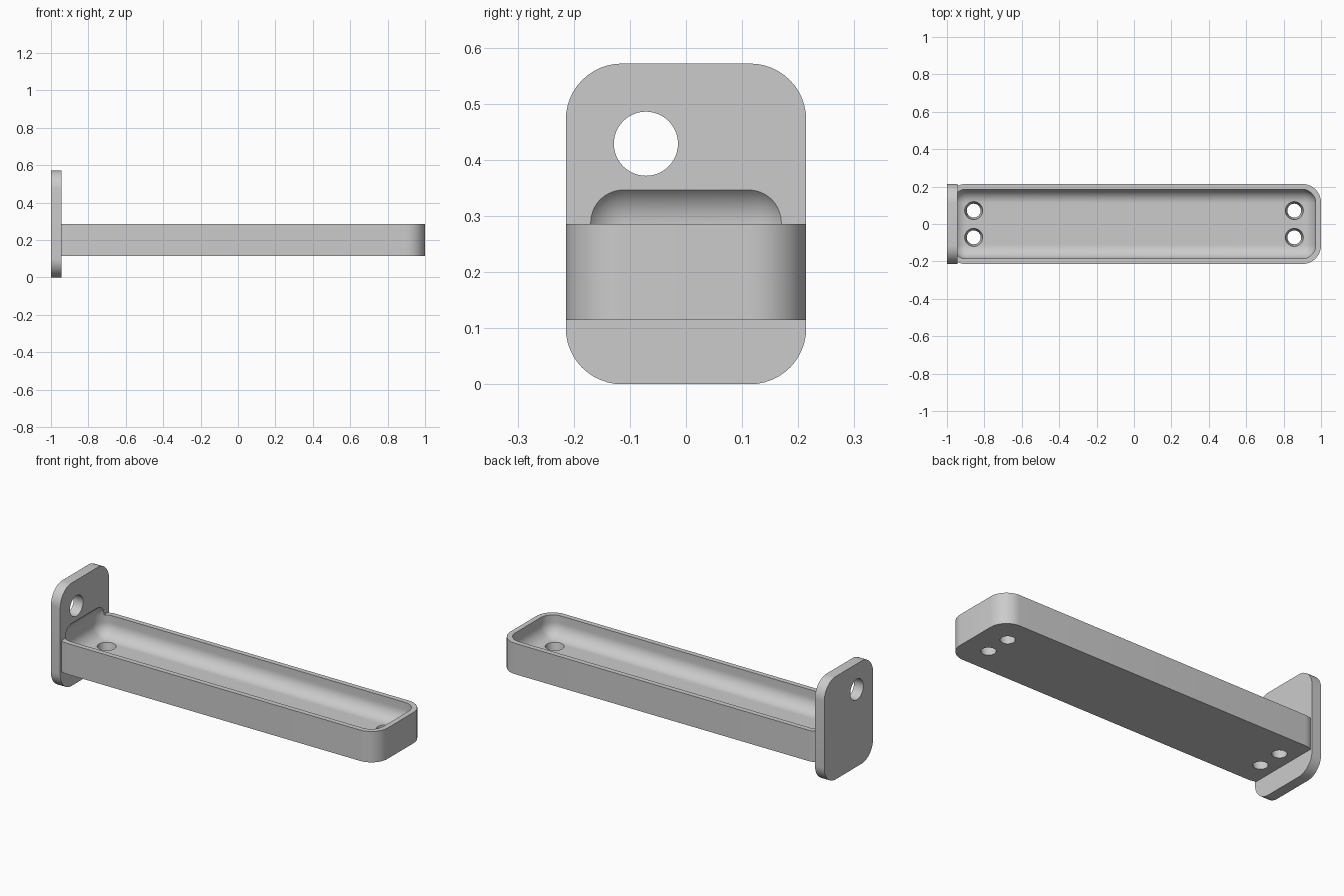
import bpy, bmesh, math
from mathutils import Matrix, Vector

cube = bpy.data.objects.get("Cube")
if cube:
    bpy.data.objects.remove(cube, do_unlink=True)

UNIT = 2 / 70            # the part is 70 units long
WIDTH = 15 * UNIT
FACE = -1 + 2 * UNIT     # inner face of the end plate
TRAY_LOW, TRAY_HIGH = 4 * UNIT, 10 * UNIT
FLOOR = TRAY_LOW + 2 * UNIT
CORNER = 3.5 * UNIT

grey = bpy.data.materials.new("light grey")
grey.use_nodes = True
COLOUR = (0.6, 0.6, 0.6, 1)
grey.diffuse_color = COLOUR
grey.node_tree.nodes["Principled BSDF"].inputs["Base Color"].default_value = COLOUR


def make_object(name, bm):
    bmesh.ops.recalc_face_normals(bm, faces=bm.faces)
    mesh = bpy.data.meshes.new(name)
    bm.to_mesh(mesh)
    bm.free()
    mesh.materials.append(grey)
    obj = bpy.data.objects.new(name, mesh)
    bpy.context.collection.objects.link(obj)
    return obj


def rounded_block(name, low, high, radius, pick):
    """Box between two corners, with the edges chosen by pick rounded."""
    low, high = Vector(low), Vector(high)
    bm = bmesh.new()
    size = Matrix.Diagonal((*(high - low), 1))
    bmesh.ops.create_cube(bm, size=1, matrix=Matrix.Translation((low + high) / 2) @ size)
    edges = [e for e in bm.edges if pick(e)]
    bmesh.ops.bevel(bm, geom=edges, offset=radius, segments=12,
                    profile=0.5, affect='EDGES')
    return make_object(name, bm)


def cone(name, centre, bottom, top, depth, axis='Z'):
    bm = bmesh.new()
    turn = Matrix.Rotation(math.pi / 2, 4, 'Y') if axis == 'X' else Matrix()
    bmesh.ops.create_cone(bm, cap_ends=True, segments=48, radius1=bottom, radius2=top,
                          depth=depth, matrix=Matrix.Translation(centre) @ turn)
    return make_object(name, bm)


def cut(target, cutter):
    mod = target.modifiers.new("cut", 'BOOLEAN')
    mod.operation, mod.solver, mod.object = 'DIFFERENCE', 'EXACT', cutter
    bpy.context.view_layer.objects.active = target
    bpy.ops.object.modifier_apply(modifier=mod.name)


def along(edge, axis):
    return abs((edge.verts[0].co - edge.verts[1].co)[axis]) > 0.01


# Upright end plate with four rounded corners
plate = rounded_block("end_plate", (-1, -WIDTH / 2, 0), (FACE, WIDTH / 2, 20 * UNIT),
                      CORNER, lambda e: along(e, 0))

# Long tray with rounded corners, trimmed where it meets the plate
tray = rounded_block("tray", (-1, -WIDTH / 2, TRAY_LOW), (1, WIDTH / 2, TRAY_HIGH),
                     CORNER, lambda e: along(e, 2))
cut(tray, plate)

# Hollow with round edges, reaching slightly into the plate
hollow = rounded_block("hollow_cutter", (-1 + UNIT, -WIDTH / 2 + UNIT, FLOOR),
                       (1 - UNIT, WIDTH / 2 - UNIT, 0.362), 2.6 * UNIT, lambda e: True)
cutters = [hollow]
cut(plate, hollow)
cut(tray, hollow)

# Hanging hole in the plate
hole = cone("plate_hole_cutter", (-1, -2.5 * UNIT, 15 * UNIT), 2 * UNIT, 2 * UNIT, 0.3, 'X')
cutters.append(hole)
cut(plate, hole)

# Four tapered screw holes through the tray floor
for x in (-30 * UNIT, 30 * UNIT):
    for y in (-2.5 * UNIT, 2.5 * UNIT):
        screw = cone("screw_hole_cutter", (x, y, TRAY_LOW + UNIT), 0.0315, 0.0535, 4 * UNIT)
        cutters.append(screw)
        cut(tray, screw)

for cutter in cutters:
    bpy.data.objects.remove(cutter, do_unlink=True)

bpy.ops.object.select_all(action='DESELECT')
for part in (plate, tray):
    part.select_set(True)
bpy.context.view_layer.objects.active = tray
bpy.ops.object.shade_smooth_by_angle(angle=math.radians(30))
